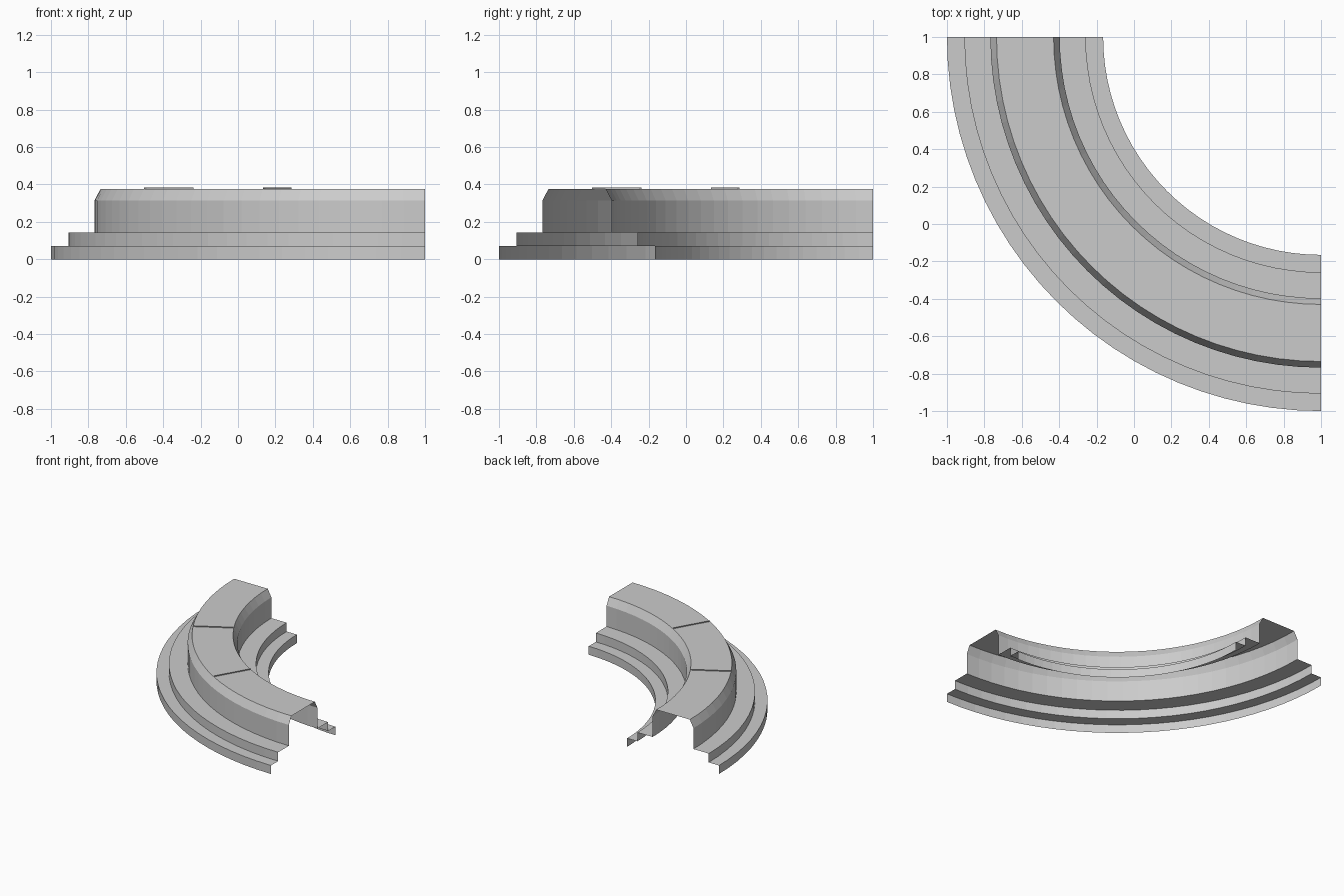
import bpy, bmesh, math
from mathutils import Matrix, Vector

cube = bpy.data.objects.get("Cube")
if cube:
    bpy.data.objects.remove(cube, do_unlink=True)

CENTRE = Vector((1, 1, 0))
TOP = 0.376
SEGMENTS = 24

grey = bpy.data.materials.new("stone_grey")
grey.use_nodes = True
colour = (0.6, 0.6, 0.6, 1)
grey.diffuse_color = colour
grey.node_tree.nodes["Principled BSDF"].inputs["Base Color"].default_value = colour


def add_object(name, bm):
    mesh = bpy.data.meshes.new(name)
    bm.to_mesh(mesh)
    bm.free()
    mesh.materials.append(grey)
    obj = bpy.data.objects.new(name, mesh)
    bpy.context.collection.objects.link(obj)
    return obj


# Curved wall: open stepped profile (radius, height) swept a quarter turn
profile = [(2.0, 0), (2.0, 0.07), (1.907, 0.07), (1.907, 0.143),
           (1.768, 0.143), (1.768, 0.314), (1.735, TOP),
           (1.43, TOP), (1.397, 0.314), (1.397, 0.143),
           (1.258, 0.143), (1.258, 0.07), (1.165, 0.07), (1.165, 0)]
bm = bmesh.new()
verts = [bm.verts.new(CENTRE + Vector((-r, 0, z))) for r, z in profile]
edges = [bm.edges.new(pair) for pair in zip(verts, verts[1:])]
bmesh.ops.spin(bm, geom=verts + edges, cent=CENTRE, axis=(0, 0, 1),
               angle=math.pi / 2, steps=SEGMENTS)
bm.normal_update()
highest = max(bm.faces, key=lambda f: f.calc_center_median().z)
if highest.normal.z < 0:
    bmesh.ops.reverse_faces(bm, faces=bm.faces[:])
add_object("curved_stepped_wall", bm)

# Thin upright seams dividing the top into three equal sections
for i in (1, 2):
    bm = bmesh.new()
    turn = Matrix.Rotation(math.radians(30 * i), 3, 'Z')
    corners = [(1.735, TOP), (1.43, TOP), (1.43, TOP + 0.008), (1.735, TOP + 0.008)]
    bm.faces.new([bm.verts.new(CENTRE + turn @ Vector((-r, 0, z))) for r, z in corners])
    add_object(f"top_seam_{i}", bm)
